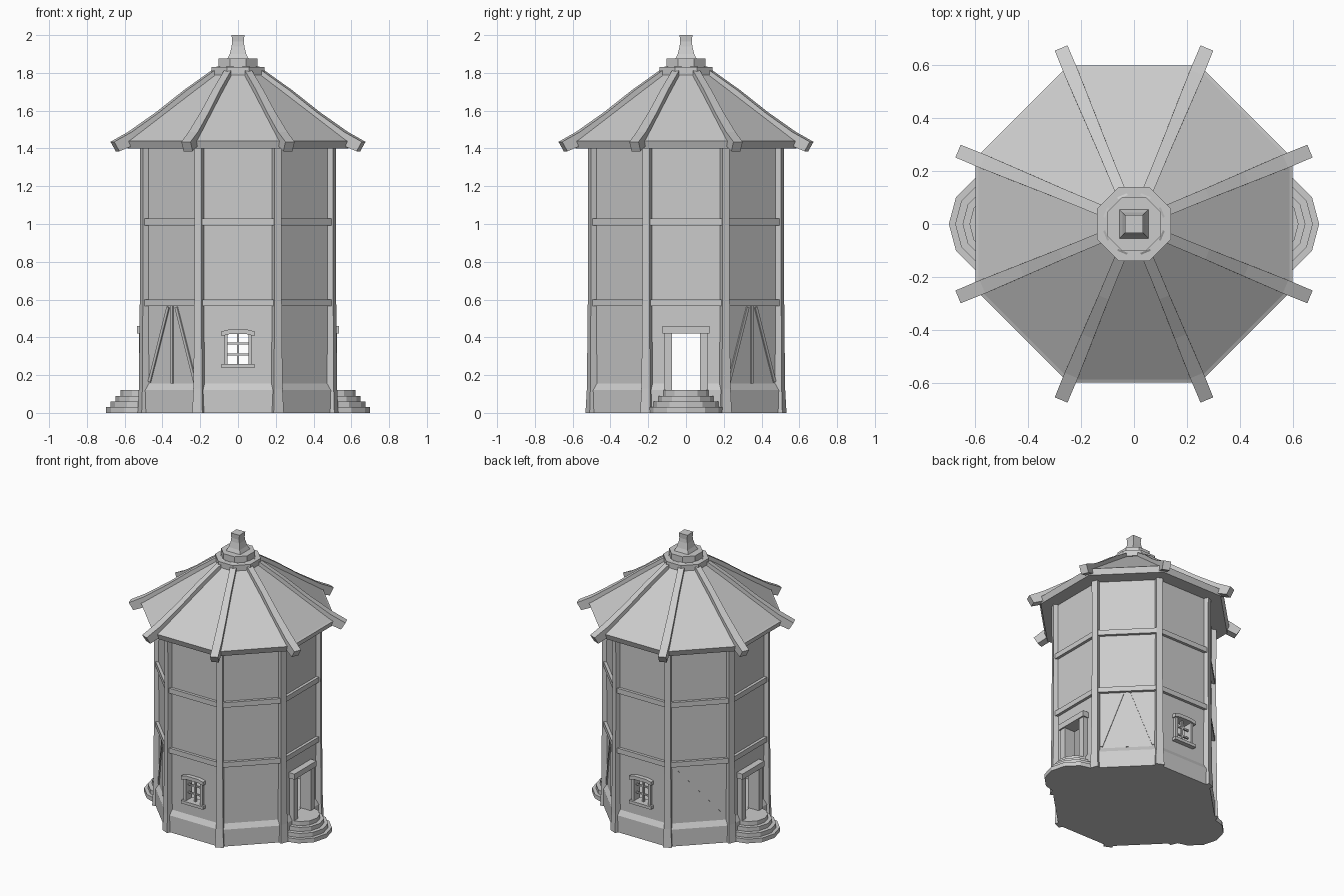
import bpy, bmesh, math
from mathutils import Matrix, Vector

if "Cube" in bpy.data.objects:
    bpy.data.objects.remove(bpy.data.objects["Cube"])

grey = bpy.data.materials.new("plain grey")
grey.diffuse_color = (0.6, 0.6, 0.6, 1)
grey.use_nodes = True
grey.node_tree.nodes["Principled BSDF"].inputs["Base Color"].default_value = grey.diffuse_color
PI = math.pi


def loft(name, rings, a=0.0):
    """Skin a list of equal-length rings, cap both ends, turn by a about z."""
    bm = bmesh.new()
    vs = [[bm.verts.new(p) for p in r] for r in rings]
    n = len(rings[0])
    for r0, r1 in zip(vs, vs[1:]):
        for i in range(n):
            j = (i + 1) % n
            bm.faces.new((r0[i], r0[j], r1[j], r1[i]))
    bm.faces.new(vs[0][::-1])
    bm.faces.new(vs[-1])
    bmesh.ops.recalc_face_normals(bm, faces=bm.faces[:])
    bmesh.ops.transform(bm, matrix=Matrix.Rotation(a, 4, 'Z'), verts=bm.verts[:])
    me = bpy.data.meshes.new(name)
    bm.to_mesh(me)
    bm.free()
    me.materials.append(grey)
    ob = bpy.data.objects.new(name, me)
    bpy.context.collection.objects.link(ob)
    return ob


def rect(x0, x1, y0, y1, z):
    return [(x0, y0, z), (x1, y0, z), (x1, y1, z), (x0, y1, z)]


def box(name, x, y, z, a=0.0):
    # x = outward from the axis, y = sideways, z = height
    return loft(name, [rect(*x, *y, z[0]), rect(*x, *y, z[1])], a)


def octa(name, profile):
    # profile of (apothem, height), flat sides face the axes
    return loft(name, [[(r / math.cos(PI / 8) * math.cos(PI / 8 + k * PI / 4),
                         r / math.cos(PI / 8) * math.sin(PI / 8 + k * PI / 4), z)
                        for k in range(8)] for r, z in profile])


def bar(name, p, q, w, x0, x1, a):
    # flat bar on a wall face from (side, height) p to q
    p, q = Vector(p), Vector(q)
    d = (q - p).normalized()
    s = Vector((-d.y, d.x)) * w / 2
    corners = [p - s, p + s, q + s, q - s]
    return loft(name, [[(x, c.x, c.y) for c in corners] for x in (x0, x1)], a)


# hollow walls with sloped plinth, door and window openings
walls = octa("walls", [(0.51, 0), (0.51, 0.12), (0.49, 0.155), (0.49, 1.42)])
cutters = [octa("room_cutter", [(0.45, 0.11), (0.45, 1.38)]),
           box("door_cutter", (-0.8, 0.8), (-0.08, 0.08), (0.119, 0.43)),
           box("window_cutter", (-0.8, 0.8), (-0.06, 0.06), (0.25, 0.42), PI / 2)]
for c in cutters:
    m = walls.modifiers.new(c.name, 'BOOLEAN')
    m.object, m.operation, m.solver = c, 'DIFFERENCE', 'EXACT'
    c.hide_render = True
bpy.context.view_layer.update()
cut = bpy.data.meshes.new_from_object(walls.evaluated_get(bpy.context.evaluated_depsgraph_get()))
walls.modifiers.clear()
walls.data = cut
for c in cutters:
    bpy.data.objects.remove(c)

# corner posts, wall beams, roof ribs
for k in range(8):
    a = PI / 8 + k * PI / 4
    loft("corner_post", [rect(0.49, r, -w, w, z) for r, w, z in
                         [(0.564, 0.029, 0), (0.558, 0.024, 0.13), (0.554, 0.021, 0.6),
                          (0.552, 0.02, 1.0), (0.554, 0.021, 1.42)]], a)
    for z in (0.565, 0.993):
        box("wall_beam", (0.47, 0.51), (-0.2, 0.2), (z, z + 0.036), k * PI / 4)
    ribs = [(0.11, 1.835, 0.11, 1.77, 0.02), (0.30, 1.710, 0.28, 1.66, 0.021),
            (0.46, 1.592, 0.435, 1.55, 0.024), (0.62, 1.487, 0.60, 1.42, 0.027),
            (0.72, 1.435, 0.69, 1.385, 0.026)]
    loft("roof_rib", [[(r1, -w, z1), (r1, w, z1), (r0, w, z0), (r0, -w, z0)]
                      for r0, z0, r1, z1, w in ribs], a)

# roof, cap and finial
octa("roof", [(0.585, 1.40), (0.60, 1.44), (0.588, 1.446), (0.12, 1.80)])
octa("roof_cap", [(0.14, 1.79), (0.14, 1.83)])
octa("roof_cap_upper", [(0.103, 1.825), (0.103, 1.875)])
loft("finial", [rect(-h, h, -h, h, z) for h, z in
                [(0.058, 1.87), (0.044, 1.90), (0.034, 1.94), (0.031, 1.965), (0.034, 2.0)]])

# doorways with steps on both sides
for a in (0, PI):
    for s in (-1, 1):
        box("door_jamb", (0.44, 0.525), sorted((s * 0.073, s * 0.117)), (0.115, 0.425), a)
    box("door_lintel", (0.44, 0.535), (-0.125, 0.125), (0.42, 0.46), a)
    for i, r in enumerate((0.2, 0.176, 0.148, 0.122)):
        pts = [(0.5 + r * math.cos(t * PI / 6), r * math.sin(t * PI / 6)) for t in range(-3, 4)]
        pts = [(0.46, -r)] + pts + [(0.46, r)]
        loft("step", [[(x, y, z) for x, y in pts] for z in (i * 0.03, i * 0.03 + 0.03)], a)

# windows front and back
for a in (-PI / 2, PI / 2):
    for s in (-1, 1):
        box("window_jamb", (0.44, 0.508), sorted((s * 0.055, s * 0.075)), (0.25, 0.42), a)
    box("window_sill", (0.44, 0.522), (-0.087, 0.087), (0.237, 0.258), a)
    loft("window_arch", [[(0.44, y, z), (0.52, y, z), (0.52, y, z + 0.025), (0.44, y, z + 0.025)]
                         for y, z in [(-0.087, 0.407), (-0.045, 0.417), (0.045, 0.417), (0.087, 0.407)]], a)
    box("window_bar", (0.472, 0.488), (-0.006, 0.006), (0.25, 0.42), a)
    for z in (0.31, 0.367):
        box("window_bar", (0.474, 0.486), (-0.06, 0.06), (z - 0.005, z + 0.005), a)

# timber braces on the diagonal faces
for a in (-0.75 * PI, 0.25 * PI):
    bar("brace", (0, 0.155), (0, 0.57), 0.016, 0.48, 0.497, a)
    for s in (-1, 1):
        bar("brace", (s * 0.17, 0.165), (s * 0.03, 0.56), 0.018, 0.48, 0.497, a)
bar("diagonal_brace", (-0.18, 0.56), (0.17, 0.17), 0.018, 0.48, 0.492, 0.75 * PI)
